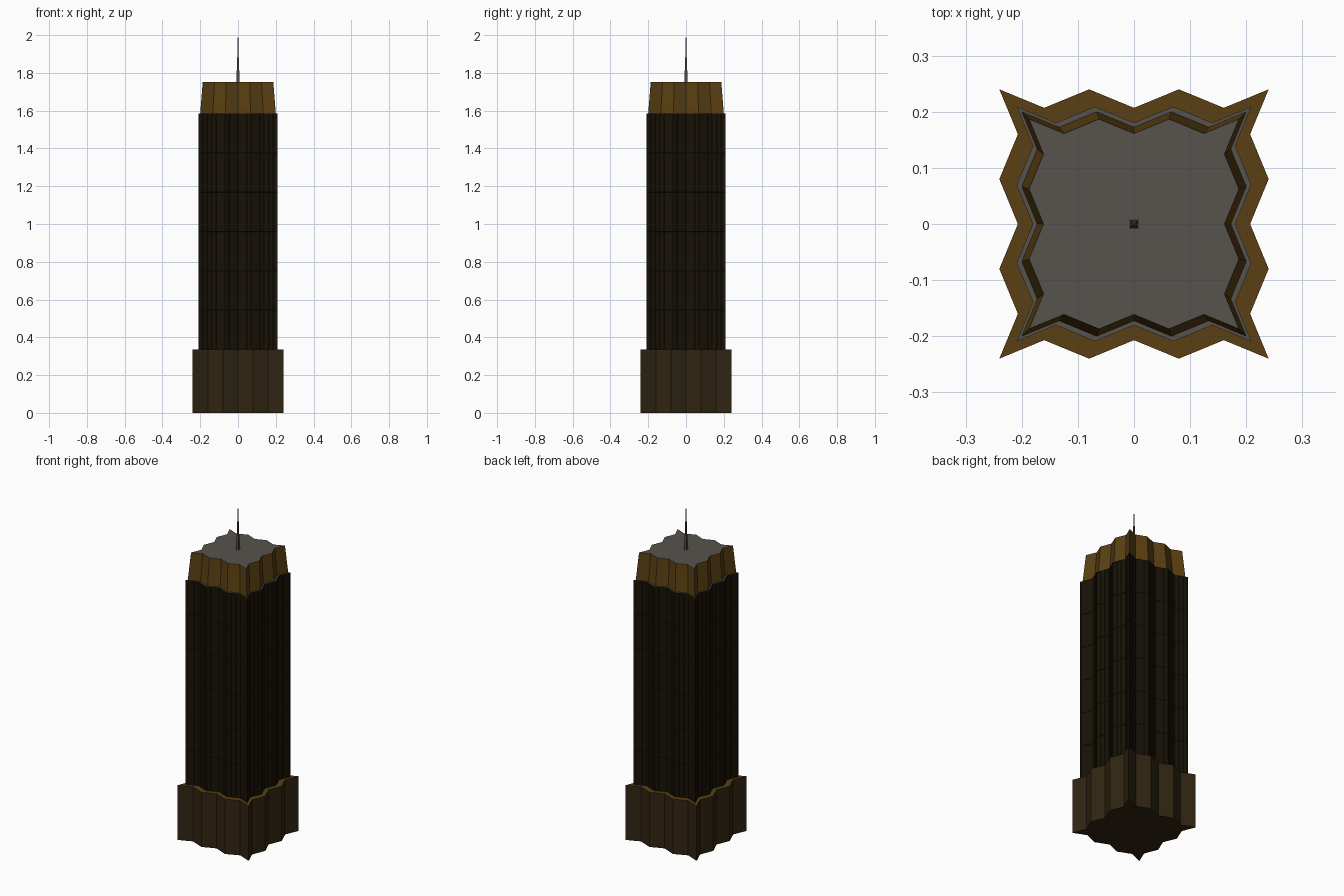
import bpy, bmesh, math

if "Cube" in bpy.data.objects:
    bpy.data.objects.remove(bpy.data.objects["Cube"])


def material(name, rgb):
    m = bpy.data.materials.new(name)
    m.diffuse_color = (*rgb, 1)
    m.use_nodes = True
    m.node_tree.nodes["Principled BSDF"].inputs["Base Color"].default_value = m.diffuse_color
    return m


BRONZE = material("dark bronze", (0.030, 0.018, 0.006))
GOLD = material("gold brown", (0.100, 0.050, 0.006))
GLASS = material("dark glass", (0.009, 0.006, 0.0022))
MULLION = material("mullion brown", (0.014, 0.009, 0.003))
ROOF = material("roof grey", (0.095, 0.086, 0.075))
STEEL = material("mast grey", (0.070, 0.070, 0.070))


def outline(half, per_facet=1):
    """Square plan with three zigzag bays on every side."""
    k = half / 0.24
    side = [(-0.24 + 0.08 * i, 0.24 if i % 2 == 0 else 0.207) for i in range(7)]
    pts = []
    for turn in range(4):
        c, s = round(math.cos(turn * math.pi / 2)), round(math.sin(turn * math.pi / 2))
        for (x0, y0), (x1, y1) in zip(side, side[1:]):
            for j in range(per_facet):
                t = j / per_facet
                x, y = x0 + (x1 - x0) * t, y0 + (y1 - y0) * t
                pts.append(((x * c + y * s) * k, (y * c - x * s) * k))
    return pts


def loft(name, rings, mats, per_facet=1, top_index=0, panel=None):
    """Stack zigzag rings given as (height, half width), with closed ends."""
    bm = bmesh.new()
    loops = [[bm.verts.new((x, y, z)) for x, y in outline(h, per_facet)] for z, h in rings]
    n = len(loops[0])
    sides = [bm.faces.new((a[i], a[(i + 1) % n], b[(i + 1) % n], b[i]))
             for a, b in zip(loops, loops[1:]) for i in range(n)]
    bm.faces.new(loops[0])
    top = bm.faces.new(loops[-1])
    top.material_index = top_index
    bmesh.ops.recalc_face_normals(bm, faces=bm.faces)
    if panel:
        # recessed glazing, framed by mullions
        ring = bmesh.ops.inset_individual(bm, faces=sides, thickness=panel[0], depth=-panel[1])
        for f in ring["faces"]:
            f.material_index = 1
    mesh = bpy.data.meshes.new(name)
    bm.to_mesh(mesh)
    bm.free()
    for m in mats:
        mesh.materials.append(m)
    obj = bpy.data.objects.new(name, mesh)
    bpy.context.collection.objects.link(obj)
    return obj


def square_mast(name, z0, z1, r0, r1):
    bpy.ops.mesh.primitive_cone_add(vertices=4, radius1=r0 * math.sqrt(2), radius2=r1 * math.sqrt(2),
                                    depth=z1 - z0, location=(0, 0, (z0 + z1) / 2),
                                    rotation=(0, 0, math.pi / 4))
    obj = bpy.context.object
    obj.name = name
    obj.data.materials.append(STEEL)


# podium with golden ledge
loft("podium", [(0, 0.24), (0.335, 0.24)], [BRONZE, GOLD], top_index=1)

# glazed shaft in six tiers
tiers = 6
loft("shaft", [(0.335 + 1.25 * i / tiers, 0.209) for i in range(tiers + 1)],
     [GLASS, MULLION, ROOF], per_facet=3, top_index=2, panel=(0.0015, 0.0015))

# tapered crown with flat roof
loft("crown", [(1.585, 0.2), (1.752, 0.187)], [GOLD, ROOF], top_index=1)

# roof mast
square_mast("mast_base", 1.752, 1.84, 0.008, 0.006)
square_mast("mast_spire", 1.84, 2.0, 0.005, 0.001)
